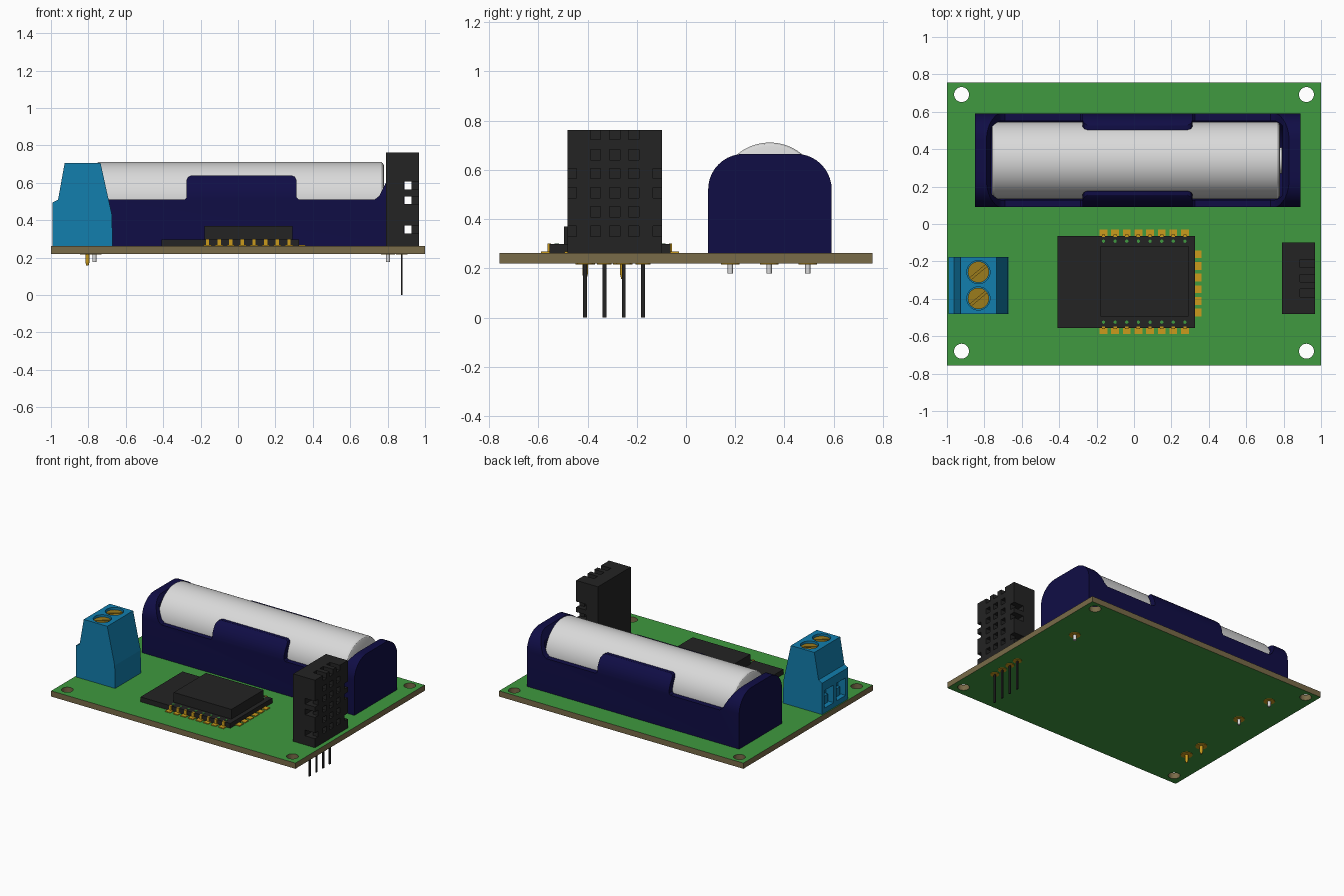
import bpy, bmesh, math
from mathutils import Matrix, Vector

if "Cube" in bpy.data.objects:
    bpy.data.objects.remove(bpy.data.objects["Cube"])


def mat(name, r, g, b):
    m = bpy.data.materials.new(name)
    m.diffuse_color = (r, g, b, 1)
    m.use_nodes = True
    m.node_tree.nodes["Principled BSDF"].inputs["Base Color"].default_value = m.diffuse_color
    return m


GREEN = mat("board_green", 0.05, 0.32, 0.05)
BROWN = mat("board_edge_brown", 0.19, 0.145, 0.065)
NAVY = mat("holder_navy", 0.005, 0.004, 0.06)
SILVER = mat("cell_silver", 0.70, 0.70, 0.70)
BLUE = mat("terminal_blue", 0.006, 0.21, 0.42)
BLACK = mat("part_black", 0.017, 0.017, 0.017)
GOLD = mat("contact_gold", 0.60, 0.33, 0.012)
BRASS = mat("screw_brass", 0.33, 0.20, 0.012)


def finish(name, bm, m):
    bmesh.ops.recalc_face_normals(bm, faces=bm.faces)
    me = bpy.data.meshes.new(name)
    bm.to_mesh(me)
    bm.free()
    me.materials.append(m)
    ob = bpy.data.objects.new(name, me)
    bpy.context.collection.objects.link(ob)
    return ob


def boxes(name, ranges, m):
    """Boxes given as (x0, x1, y0, y1, z0, z1), joined in one object."""
    bm = bmesh.new()
    for x0, x1, y0, y1, z0, z1 in ranges:
        c = Matrix.Translation(((x0 + x1) / 2, (y0 + y1) / 2, (z0 + z1) / 2))
        bmesh.ops.create_cube(bm, size=1, matrix=c @ Matrix.Diagonal((x1 - x0, y1 - y0, z1 - z0, 1)))
    return finish(name, bm, m)


def discs(name, spots, r, z0, z1, m, r2=None, n=24):
    """Upright cylinders at (x, y) spots; r2 is the top radius."""
    bm = bmesh.new()
    for x, y in spots:
        bmesh.ops.create_cone(bm, cap_ends=True, segments=n, radius1=r, radius2=r if r2 is None else r2,
                              depth=z1 - z0, matrix=Matrix.Translation((x, y, (z0 + z1) / 2)))
    return finish(name, bm, m)


def prism(name, pts, axis, a, b, m):
    """Profile extruded along x (points are y, z) or along y (points are x, z)."""
    bm = bmesh.new()
    place = (lambda p: (a, p[0], p[1])) if axis == "x" else (lambda p: (p[0], a, p[1]))
    face = bm.faces.new([bm.verts.new(place(p)) for p in pts])
    out = bmesh.ops.extrude_face_region(bm, geom=[face])
    step = Vector((b - a, 0, 0) if axis == "x" else (0, b - a, 0))
    bmesh.ops.translate(bm, vec=step, verts=[v for v in out["geom"] if isinstance(v, bmesh.types.BMVert)])
    return finish(name, bm, m)


def boolean(ob, cutter, op="DIFFERENCE"):
    mod = ob.modifiers.new("cut", "BOOLEAN")
    mod.operation, mod.object, mod.solver = op, cutter, "EXACT"
    dg = bpy.context.evaluated_depsgraph_get()
    me = bpy.data.meshes.new_from_object(ob.evaluated_get(dg))
    ob.modifiers.clear()
    ob.data = me
    bpy.data.objects.remove(cutter)


def smooth(ob, angle=30):
    bpy.ops.object.select_all(action="DESELECT")
    ob.select_set(True)
    bpy.context.view_layer.objects.active = ob
    bpy.ops.object.shade_smooth_by_angle(angle=math.radians(angle))


def x_cylinder(name, y, z, rings, m, n=64):
    """Lathe along x from (x, radius) rings."""
    bm = bmesh.new()
    loops = [[bm.verts.new((x, y + r * math.cos(2 * math.pi * i / n), z + r * math.sin(2 * math.pi * i / n)))
              for i in range(n)] for x, r in rings]
    for p, q in zip(loops, loops[1:]):
        for i in range(n):
            bm.faces.new((p[i], p[(i + 1) % n], q[(i + 1) % n], q[i]))
    bm.faces.new(loops[0])
    bm.faces.new(loops[-1])
    return finish(name, bm, m)


TOP, BOT = 0.262, 0.22

# Circuit board: green faces, brown edges and hole walls
board = boxes("circuit_board", [(-1, 1, -0.757, 0.757, BOT, TOP)], GREEN)
boolean(board, discs("hole_cutter", [(x, y) for x in (-0.922, 0.922) for y in (-0.68, 0.692)], 0.04, 0.1, 0.4, GREEN, n=32))
board.data.materials.clear()
board.data.materials.append(GREEN)
board.data.materials.append(BROWN)
for p in board.data.polygons:
    p.material_index = 0 if abs(p.normal.z) > 0.5 else 1

# Battery holder: arch section, trimmed by the side outline, hollowed by the cell bay
CY, CZ = 0.34, 0.505
arch = [(0.09, TOP), (0.592, TOP)]
for cy, start in ((0.447, 0), (0.235, 90)):
    arch += [(cy + 0.145 * math.cos(math.radians(start + t)), 0.52 + 0.145 * math.sin(math.radians(start + t)))
             for t in range(0, 91, 9)]
holder = prism("battery_holder", arch, "x", -0.85, 0.89, NAVY)
outline = [(-0.9, 0.2), (0.95, 0.2), (0.95, 0.7), (0.85, 0.7), (0.79, 0.6), (0.755, 0.53), (0.73, 0.51),
           (0.325, 0.51), (0.313, 0.522), (0.313, 0.615), (0.305, 0.632), (0.288, 0.64),
           (-0.25, 0.64), (-0.267, 0.632), (-0.275, 0.615), (-0.275, 0.522), (-0.287, 0.51),
           (-0.69, 0.51), (-0.715, 0.53), (-0.75, 0.6), (-0.81, 0.7), (-0.9, 0.7)]
boolean(holder, prism("outline_cutter", outline, "y", 0, 0.7, NAVY), "INTERSECT")
boolean(holder, x_cylinder("bay_cutter", CY, CZ, [(-0.765, 0.212), (0.793, 0.212)], NAVY))
smooth(holder)

# Battery cell with softened rims and a small end button
smooth(x_cylinder("battery_cell", CY, CZ,
                  [(-0.76, 0.19), (-0.755, 0.2), (-0.745, 0.206), (0.765, 0.206), (0.775, 0.2), (0.78, 0.19),
                   (0.78, 0.07), (0.79, 0.07)], SILVER))

# Screw terminal: body, screw wells and wire openings
side = [(-0.992, TOP), (-0.67, TOP), (-0.674, 0.43), (-0.735, 0.705), (-0.927, 0.705), (-0.962, 0.51), (-0.992, 0.495)]
terminal = prism("screw_terminal", side, "y", -0.48, -0.177, BLUE)
SCREWS = [(-0.832, -0.257), (-0.832, -0.398)]
boolean(terminal, discs("well_cutter", SCREWS, 0.062, 0.66, 0.8, BLUE, n=32))
boolean(terminal, boxes("opening_cutter", [(-1.1, -0.93, y - 0.053, y + 0.053, 0.30, 0.43) for _, y in SCREWS], BLUE))
boxes("wire_clamps", [(-0.955, -0.93, y - 0.04, y + 0.04, 0.30, 0.36) for _, y in SCREWS], BLUE)
screws = discs("terminal_screws", SCREWS, 0.057, 0.655, 0.69, BRASS, n=32)
for x, y in SCREWS:
    slot = boxes("slot_cutter", [(-0.1, 0.1, -0.006, 0.006, -0.012, 0.03)], BRASS)
    slot.matrix_world = Matrix.Translation((x, y, 0.69)) @ Matrix.Rotation(math.radians(40), 4, "Z")
    bpy.context.view_layer.update()
    boolean(screws, slot)

# Radio module: base plate, shield can, edge pads and via dots
boxes("module_plate", [(-0.41, 0.325, -0.555, -0.063, TOP, 0.298)], BLACK)
boxes("module_shield", [(-0.18, 0.292, -0.495, -0.118, 0.298, 0.37)], BLACK)
cols = [-0.163 + 0.0622 * i for i in range(8)]
pads = []
for x in cols:
    pads += [(x - 0.021, x + 0.021, y, y + 0.034, TOP, TOP + 0.006) for y in (-0.589, -0.063)]
pads += [(0.325, 0.36, y - 0.021, y + 0.021, TOP, TOP + 0.006) for y in [-0.162 - 0.0622 * i for i in range(6)]]
boxes("module_pads", pads, GOLD)
boxes("pad_tips", [(x - 0.009, x + 0.009, y, y + 0.014, TOP, 0.3) for x in cols for y in (-0.562, -0.07)], GOLD)
discs("module_vias", [(x, y) for x in cols for y in (-0.525, -0.092)], 0.009, 0.298, 0.3, GREEN, n=10)

# Climate sensor: block with a grid of vents in its outer face and side slots
sensor = boxes("climate_sensor", [(0.79, 0.968, -0.482, -0.098, TOP, 0.762)], BLACK)
H = 0.021
rows = [0.35, 0.43, 0.507, 0.585, 0.662, 0.745]
for z in rows:
    top = 0.8 if z > 0.7 else z + H
    vents = [(0.887, 1.1, y - H, y + H, z - H, top) for y in (-0.368, -0.29, -0.212)]
    if z in (0.35, 0.507, 0.585):
        vents += [(0.887, 1.1, -0.6, -0.445, z - H, top), (0.887, 1.1, -0.135, 0, z - H, top)]
        boolean(sensor, boxes("slot_cutter", [(0.887, 0.928, -0.6, 0, z - H, top)], BLACK))
    boolean(sensor, boxes("vent_cutter", vents, BLACK))

# Leads and solder rings under the board
LEADS = [-0.41, -0.332, -0.253, -0.175]
boxes("sensor_leads", [(0.871, 0.879, y - 0.008, y + 0.008, 0, TOP) for y in LEADS], BLACK)
discs("sensor_solder_rings", [(0.875, y) for y in LEADS], 0.03, BOT - 0.004, BOT + 0.002, GOLD)
HPINS = [(0.802, 0.338), (-0.768, 0.18), (-0.768, 0.495)]
discs("holder_solder_rings", HPINS, 0.038, BOT - 0.004, BOT + 0.002, GOLD)
discs("holder_pins", HPINS, 0.011, 0.178, TOP, SILVER, n=16)
TPINS = [(-0.805, -0.257), (-0.805, -0.41)]
discs("terminal_solder_rings", TPINS, 0.04, BOT - 0.004, BOT + 0.002, GOLD)
discs("terminal_pins", TPINS, 0.006, 0.157, 0.175, GOLD, 0.011, n=12)
discs("terminal_pin_shanks", TPINS, 0.011, 0.175, BOT, GOLD, n=12)
